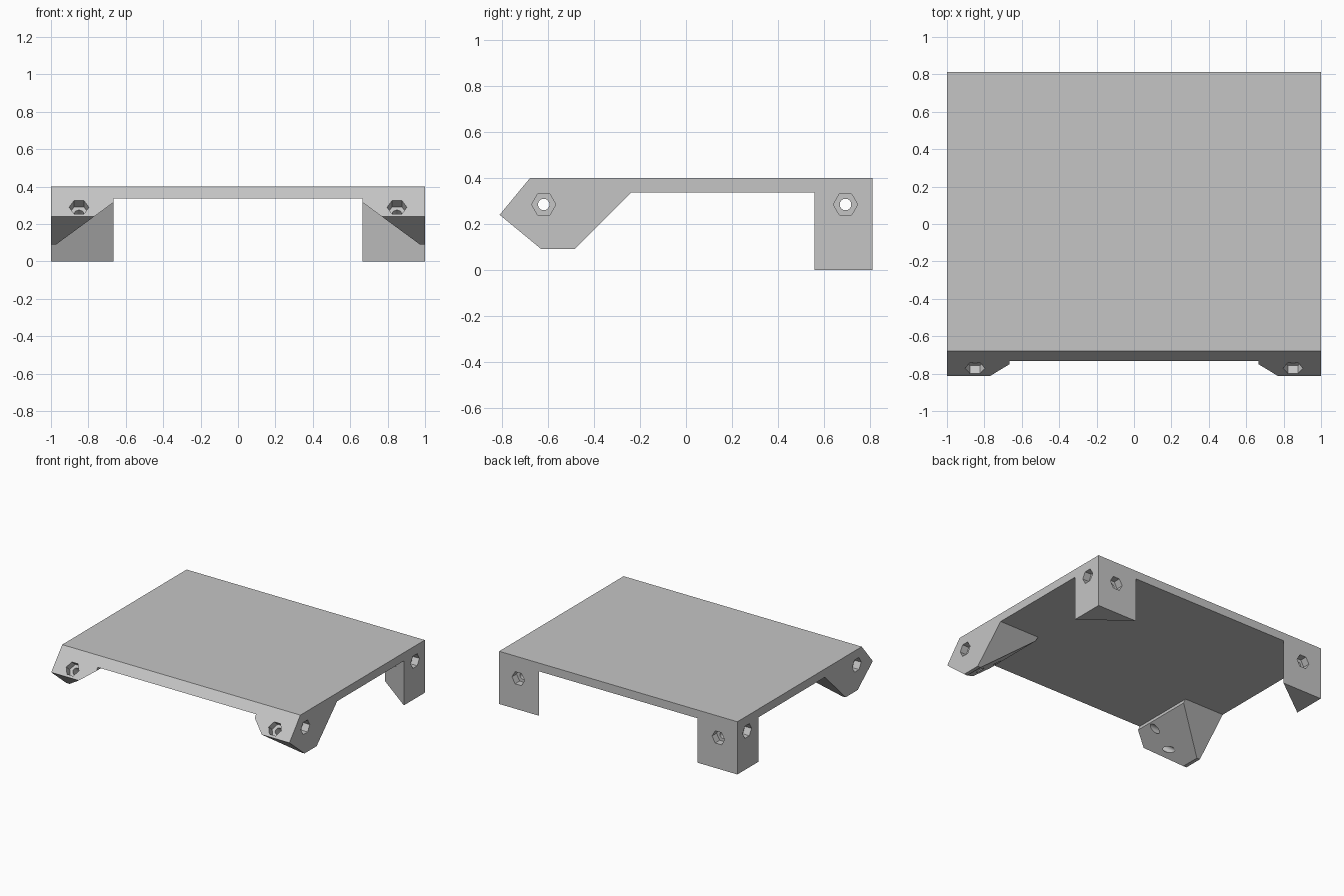
import bpy, bmesh, math
from mathutils import Vector

cube = bpy.data.objects.get("Cube")
if cube:
    bpy.data.objects.remove(cube, do_unlink=True)

X, Y, Z = Vector((1, 0, 0)), Vector((0, 1, 0)), Vector((0, 0, 1))
TOP, UNDER = 0.40, 0.337        # plate top and underside
BACK, LEG_X, LEG_Y = 0.812, 0.665, 0.561


def add_prism(bm, pts, origin, u, v, sweep):
    """Closed prism: 2D points in the u/v plane, swept along a vector."""
    o = Vector(origin)
    face = bm.faces.new([bm.verts.new(o + u * a + v * b) for a, b in pts])
    ext = bmesh.ops.extrude_face_region(bm, geom=[face], use_keep_orig=True)
    moved = [g for g in ext["geom"] if isinstance(g, bmesh.types.BMVert)]
    bmesh.ops.translate(bm, verts=moved, vec=sweep)


def finish(bm, name):
    bmesh.ops.recalc_face_normals(bm, faces=bm.faces[:])
    mesh = bpy.data.meshes.new(name)
    bm.to_mesh(mesh)
    bm.free()
    obj = bpy.data.objects.new(name, mesh)
    bpy.context.collection.objects.link(obj)
    return obj


def ring(count, radius):
    return [(radius * math.cos(2 * math.pi * i / count),
             radius * math.sin(2 * math.pi * i / count)) for i in range(count)]


def mirrored(half):
    return half + [(-a, b) for a, b in reversed(half)]


# Side profile of the tray, swept across the whole width
bm = bmesh.new()
side = [(-0.68, TOP), (-BACK, 0.24), (-0.63, 0.09), (-0.485, 0.09), (-0.239, UNDER),
        (LEG_Y, UNDER), (LEG_Y, 0), (BACK, 0), (BACK, TOP)]
add_prism(bm, side, (-1, 0, 0), Y, Z, X * 2)
tray = finish(bm, "tray_with_corner_feet")

# Sloping opening between the two front feet
bm = bmesh.new()
front_gap = mirrored([(LEG_X, UNDER), (LEG_X, 0.316), (1.164, -0.05)])
add_prism(bm, front_gap, (0, -1, 0), X, Z, Y * 1.2)
front_cutter = finish(bm, "front_opening_cutter")

# Opening that leaves triangular back feet
bm = bmesh.new()
back_gap = mirrored([(1.1, 0), (1.1, 0.486), (0.547, 0.9)])
add_prism(bm, back_gap, (0, 0, -0.1), X, Y, Z * (UNDER + 0.1))
back_cutter = finish(bm, "back_opening_cutter")

# Screw holes: centre on the face, inward direction, horizontal direction
slope_in = Vector((0, TOP - 0.24, -(BACK - 0.68))).normalized()
holes = []
for s in (-1, 1):
    holes += [((s, -0.62, 0.285), -s * X, Y),
              ((s, 0.695, 0.285), -s * X, Y),
              ((s * 0.84, BACK, 0.235), -Y, X),
              ((s * 0.85, -0.771, 0.29), slope_in, X)]

hex_bm, bore_bm = bmesh.new(), bmesh.new()
for centre, inward, u in holes:
    v = inward.cross(u)
    start = Vector(centre) - inward * 0.02
    add_prism(hex_bm, ring(6, 0.053), start, u, v, inward * 0.075)
    add_prism(bore_bm, ring(32, 0.025), start, u, v, inward * 0.4)
hex_cutter = finish(hex_bm, "nut_recess_cutter")
bore_cutter = finish(bore_bm, "screw_bore_cutter")

# Cut and apply
bpy.context.view_layer.objects.active = tray
for cutter in (front_cutter, back_cutter, hex_cutter, bore_cutter):
    mod = tray.modifiers.new(cutter.name, "BOOLEAN")
    mod.operation = "DIFFERENCE"
    mod.solver = "EXACT"
    mod.use_self = cutter is bore_cutter
    mod.object = cutter
    bpy.ops.object.modifier_apply(modifier=mod.name)
    bpy.data.objects.remove(cutter, do_unlink=True)

# Single grey material
grey = bpy.data.materials.new("plain_grey")
grey.use_nodes = True
colour = (0.56, 0.56, 0.56, 1)
grey.diffuse_color = colour
grey.node_tree.nodes["Principled BSDF"].inputs["Base Color"].default_value = colour
tray.data.materials.clear()
tray.data.materials.append(grey)

bpy.ops.object.select_all(action="DESELECT")
tray.select_set(True)
bpy.ops.object.shade_smooth_by_angle(angle=math.radians(20))
